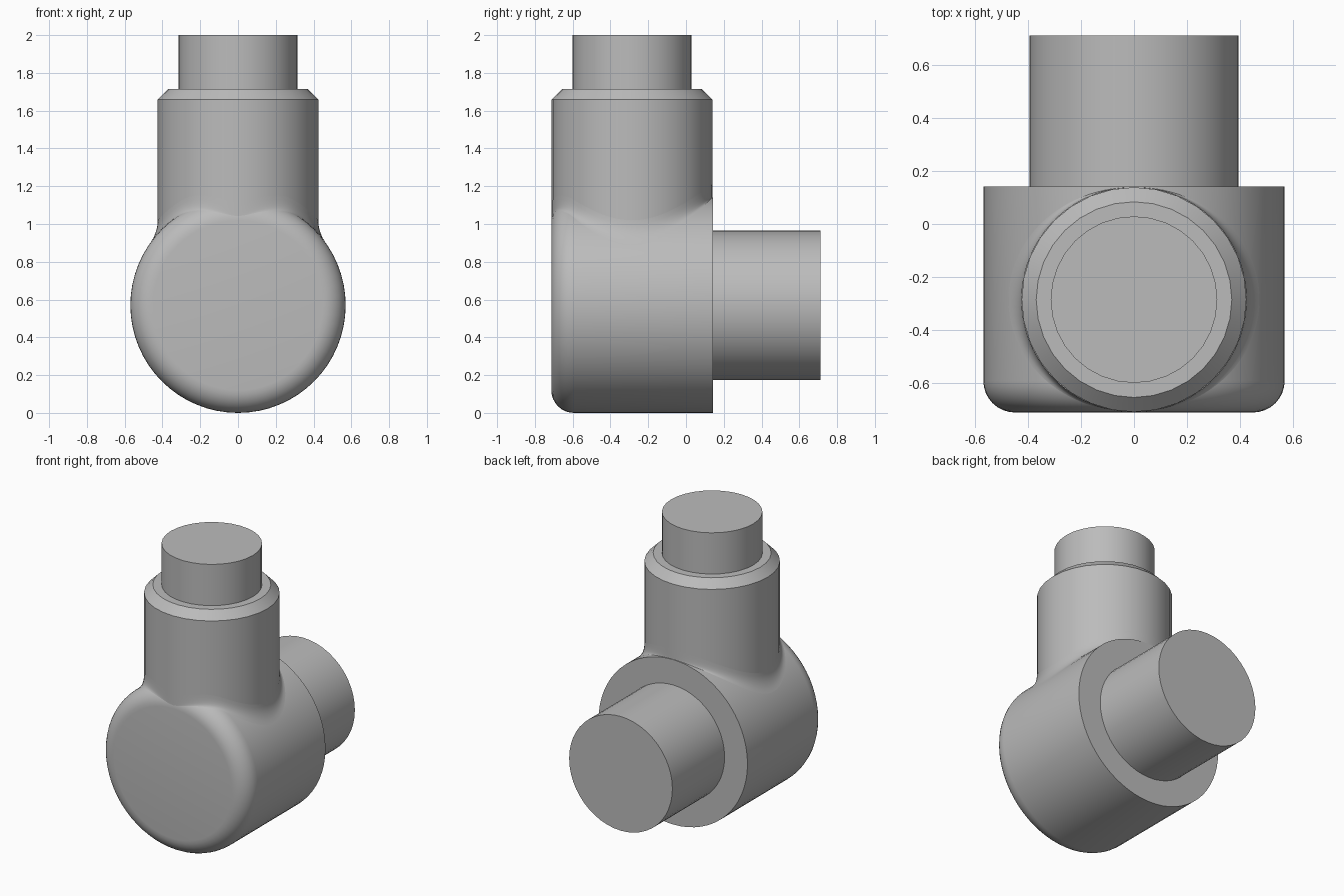
import bpy, bmesh
from math import sin, cos, pi, sqrt, radians
from mathutils import Matrix, Vector

cube = bpy.data.objects.get("Cube")
if cube:
    bpy.data.objects.remove(cube, do_unlink=True)

gray = bpy.data.materials.new("plain gray")
gray.use_nodes = True
color = (0.5, 0.5, 0.5, 1)
gray.diffuse_color = color
gray.node_tree.nodes["Principled BSDF"].inputs["Base Color"].default_value = color

# Main dimensions
BODY_R, BODY_Z, ROUND = 0.57, 0.57, 0.12
FRONT, BACK = -0.713, 0.142
NECK_R, NECK_Y = 0.425, -0.286


def finish(name, bm):
    bmesh.ops.recalc_face_normals(bm, faces=bm.faces)
    mesh = bpy.data.meshes.new(name)
    bm.to_mesh(mesh)
    bm.free()
    obj = bpy.data.objects.new(name, mesh)
    bpy.context.collection.objects.link(obj)
    mesh.materials.append(gray)
    bpy.ops.object.select_all(action='DESELECT')
    obj.select_set(True)
    bpy.context.view_layer.objects.active = obj
    bpy.ops.object.shade_smooth_by_angle(angle=radians(30))
    return obj


def bridge(bm, rings):
    n = len(rings[0])
    for a, b in zip(rings, rings[1:]):
        for i in range(n):
            j = (i + 1) % n
            bm.faces.new((a[i], a[j], b[j], b[i]))


def lathe(name, profile, sides, matrix):
    """Turn (radius, height) pairs into a capped solid."""
    bm = bmesh.new()
    rings = []
    for r, h in profile:
        angles = [2 * pi * i / sides for i in range(sides)]
        rings.append([bm.verts.new(matrix @ Vector((r * cos(a), r * sin(a), h)))
                      for a in angles])
    bridge(bm, rings)
    bm.faces.new(rings[0])
    bm.faces.new(rings[-1])
    return finish(name, bm)


# Local height runs along +y for the horizontal parts, along +z for the upright ones
along_y = Matrix.Translation((0, 0, BODY_Z)) @ Matrix.Rotation(-pi / 2, 4, 'X')
upright = Matrix.Translation((0, NECK_Y, 0))

# Horizontal body with a rounded front rim
rim = [(BODY_R - ROUND * (1 - sin(t)), FRONT + ROUND * (1 - cos(t)))
       for t in (pi / 2 * i / 8 for i in range(9))]
lathe("body", rim + [(BODY_R, BACK)], 64, along_y)
lathe("rear_shaft", [(0.395, BACK - 0.05), (0.395, 0.713)], 48, along_y)

# Upright neck with a chamfered top, and its stub
lathe("neck", [(NECK_R, 0.65), (NECK_R, 1.66), (0.37, 1.715)], 32, upright)
lathe("top_stub", [(0.315, 1.68), (0.315, 2)], 32, upright)


def body_top(x, y):
    """Height of the body's upper surface."""
    r = BODY_R
    depth = FRONT + ROUND - y
    if depth > 0:
        r += sqrt(max(ROUND ** 2 - depth ** 2, 0)) - ROUND
    return BODY_Z + sqrt(max(r * r - x * x, 0))


# Soft fillet where the neck meets the body, fading out at the flush front and back
bm = bmesh.new()
STEPS, SIDES = 6, 96
rings = [[] for _ in range(STEPS + 1)]
for i in range(SIDES):
    a = 2 * pi * i / SIDES
    direction = Vector((cos(a), sin(a), 0))
    center = Vector((0, NECK_Y, 0))
    inner = center + direction * NECK_R
    outer = center + direction * (NECK_R + 0.05 * cos(a) ** 2)
    outer.y = min(max(outer.y, FRONT), BACK)
    inner.z = body_top(inner.x, inner.y)
    outer.z = body_top(outer.x, outer.y)
    upper = inner + Vector((0, 0, 0.07))
    for k in range(STEPS + 1):
        t = k / STEPS
        p = upper * (1 - t) ** 2 + inner * 2 * t * (1 - t) + outer * t * t
        rings[k].append(bm.verts.new(p))
bridge(bm, rings)
finish("neck_fillet", bm)
